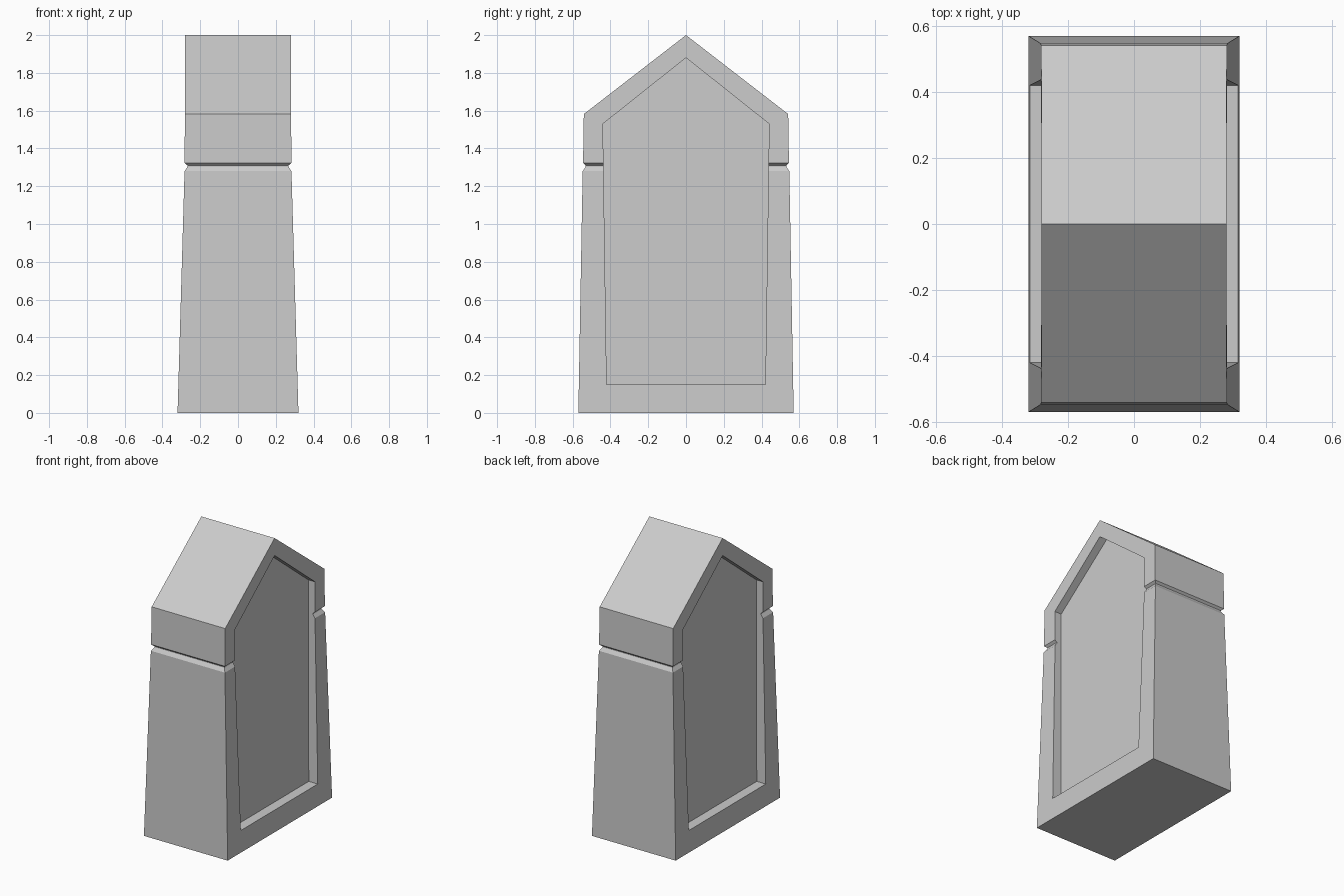
import bpy, bmesh

if "Cube" in bpy.data.objects:
    bpy.data.objects.remove(bpy.data.objects["Cube"])


def make_object(name, bm):
    bmesh.ops.recalc_face_normals(bm, faces=bm.faces)
    mesh = bpy.data.meshes.new(name)
    bm.to_mesh(mesh)
    bm.free()
    obj = bpy.data.objects.new(name, mesh)
    bpy.context.collection.objects.link(obj)
    return obj


def bridge(bm, a, b):
    n = len(a)
    for i in range(n):
        j = (i + 1) % n
        bm.faces.new((a[i], a[j], b[j], b[i]))


# Tapered body: rectangular sections (half x, half y, z) with a waist groove
sections = [
    (0.32, 0.57, 0.0),
    (0.283, 0.547, 1.28),
    (0.267, 0.531, 1.303),
    (0.267, 0.531, 1.31),
    (0.283, 0.545, 1.323),
    (0.281, 0.541, 1.582),
]
bm = bmesh.new()
rings = [[bm.verts.new((sx * hx, sy * hy, z))
          for sx, sy in ((-1, -1), (1, -1), (1, 1), (-1, 1))]
         for hx, hy, z in sections]
bm.faces.new(rings[0])
for lower, upper in zip(rings, rings[1:]):
    bridge(bm, lower, upper)

# Gabled roof with a ridge along x
a, b, c, d = rings[-1]
left, right = (bm.verts.new((x, 0, 2.0)) for x in (-0.28, 0.28))
bm.faces.new((a, b, right, left))
bm.faces.new((c, d, left, right))
bm.faces.new((b, c, right))
bm.faces.new((d, a, left))
body = make_object("marker_body", bm)

# Recessed gable-shaped panel on both broad sides
panel = [(-0.42, 0.15), (0.42, 0.15), (0.44, 1.53), (0, 1.88), (-0.44, 1.53)]
bm = bmesh.new()
for side in (-1, 1):
    inner = [bm.verts.new((side * (0.247 - 0.013 * (z - 0.15)), y, z))
             for y, z in panel]
    outer = [bm.verts.new((side * 0.5, y, z)) for y, z in panel]
    bridge(bm, inner, outer)
    bm.faces.new(inner)
    bm.faces.new(outer)
cutter = make_object("panel_cutter", bm)
cutter.hide_render = True

# Carve the panels, then discard the cutter
cut = body.modifiers.new("panel_recess", 'BOOLEAN')
cut.operation = 'DIFFERENCE'
cut.solver = 'EXACT'
cut.object = cutter
bpy.context.view_layer.objects.active = body
body.select_set(True)
bpy.ops.object.modifier_apply(modifier=cut.name)
bpy.data.objects.remove(cutter)
